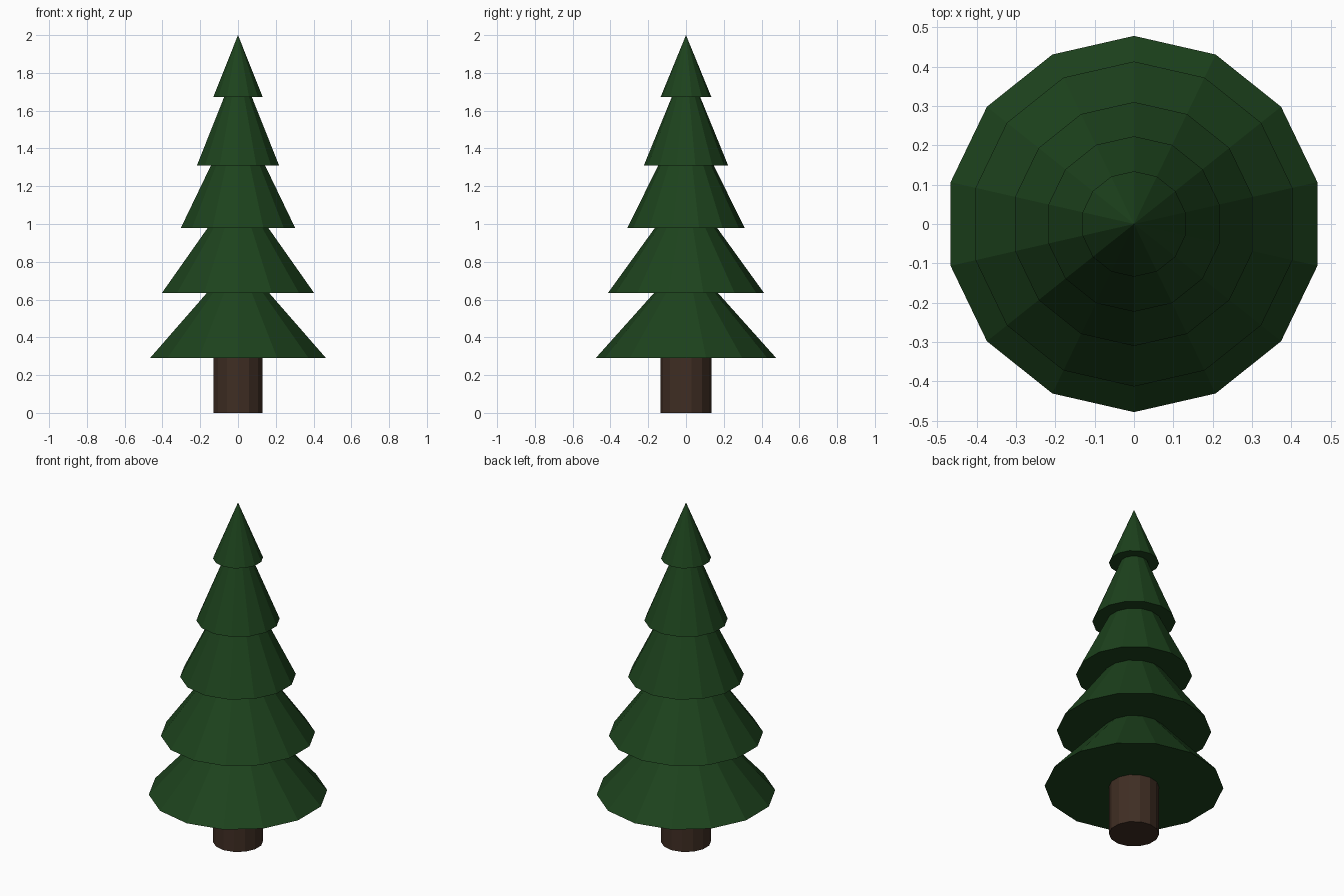
import bpy, bmesh
from mathutils import Matrix

if "Cube" in bpy.data.objects:
    bpy.data.objects.remove(bpy.data.objects["Cube"])

SIDES = 14


def material(name, colour):
    m = bpy.data.materials.new(name)
    m.diffuse_color = (*colour, 1)
    m.use_nodes = True
    m.node_tree.nodes["Principled BSDF"].inputs["Base Color"].default_value = m.diffuse_color
    return m


def cone(name, r1, r2, z1, z2, mat):
    bm = bmesh.new()
    bmesh.ops.create_cone(bm, cap_ends=True, segments=SIDES, radius1=r1, radius2=r2,
                          depth=z2 - z1, matrix=Matrix.Translation((0, 0, (z1 + z2) / 2)))
    bmesh.ops.remove_doubles(bm, verts=bm.verts, dist=1e-5)
    me = bpy.data.meshes.new(name)
    bm.to_mesh(me)
    bm.free()
    me.materials.append(mat)
    ob = bpy.data.objects.new(name, me)
    bpy.context.collection.objects.link(ob)
    return ob


green = material("needles", (0.012, 0.055, 0.012))
brown = material("bark", (0.05, 0.027, 0.017))

# Trunk
cone("trunk", 0.134, 0.134, 0, 0.33, brown)

# Foliage tiers: base radius, base height, radius where the next tier starts
tiers = [(0.478, 0.29, 0.169), (0.413, 0.635, 0.164), (0.31, 0.98, 0.147),
         (0.223, 1.31, 0.075), (0.134, 1.673, 0)]
tops = [t[1] for t in tiers[1:]] + [2.0]
for i, ((r, z, r_top), z_top) in enumerate(zip(tiers, tops), 1):
    cone(f"foliage_tier_{i}", r, r_top, z, z_top, green)
